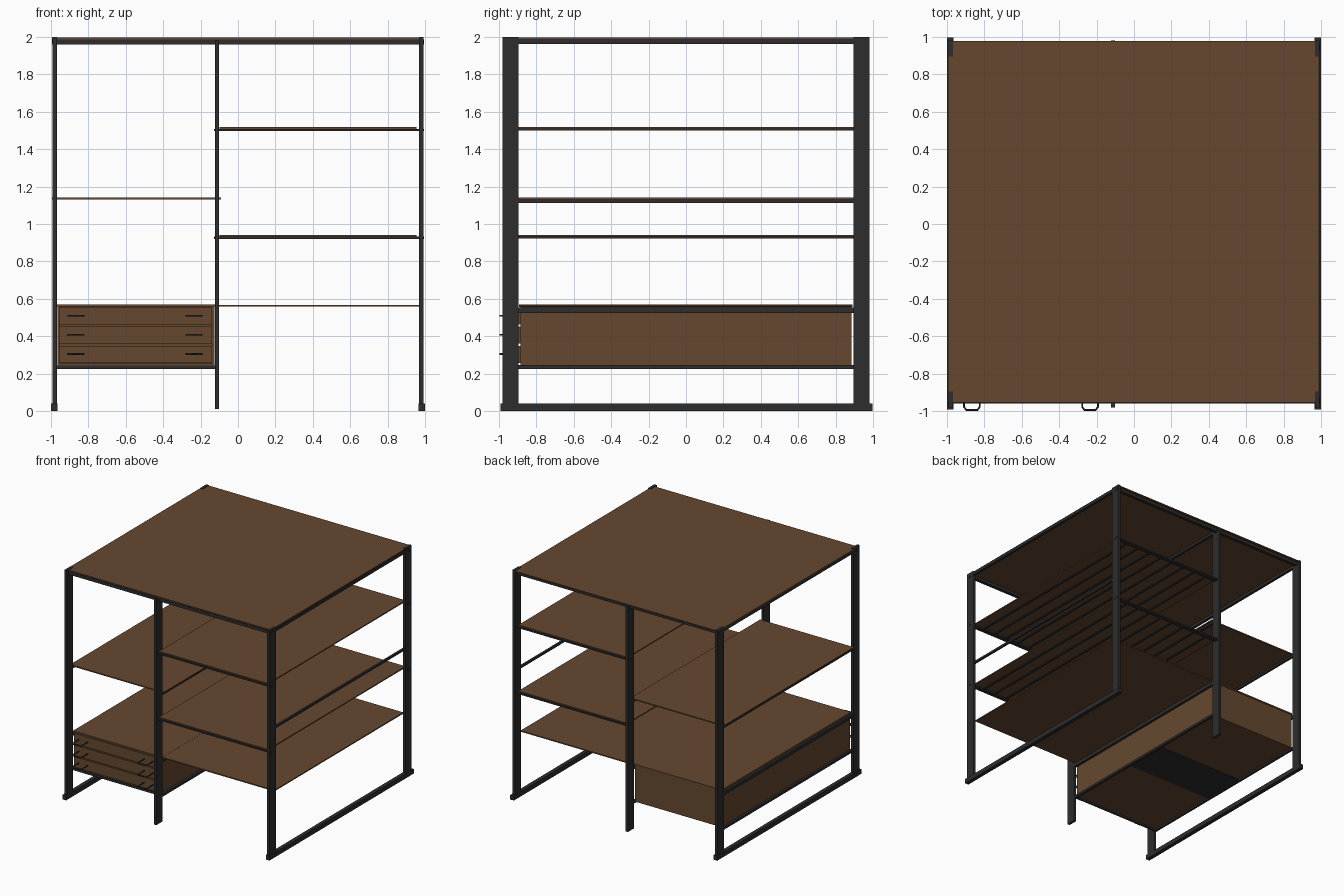
import bpy, math
from mathutils import Vector

if "Cube" in bpy.data.objects:
    bpy.data.objects.remove(bpy.data.objects["Cube"])


def material(name, rgb):
    m = bpy.data.materials.new(name)
    m.diffuse_color = (*rgb, 1)
    m.use_nodes = True
    m.node_tree.nodes["Principled BSDF"].inputs["Base Color"].default_value = m.diffuse_color
    return m


WOOD = material("brown wood", (0.13, 0.064, 0.028))
METAL = material("black metal", (0.026, 0.026, 0.027))


def box(name, x, y, z, mat):
    """Box from (min, max) ranges."""
    v = [(a, b, c) for a in x for b in y for c in z]
    f = [(0, 1, 3, 2), (4, 6, 7, 5), (0, 4, 5, 1),
         (2, 3, 7, 6), (0, 2, 6, 4), (1, 5, 7, 3)]
    me = bpy.data.meshes.new(name)
    me.from_pydata(v, [], f)
    me.materials.append(mat)
    ob = bpy.data.objects.new(name, me)
    bpy.context.collection.objects.link(ob)
    return ob


def mirror(a, b, s):
    """Range (a, b) on the + side, reflected when s is -1."""
    return (a, b) if s > 0 else (-b, -a)


MID = (-0.124, -0.102)
FULL = (-0.895, 0.895)

# upright posts and floor rails
for sx, side in ((-1, "left"), (1, "right")):
    for sy, end in ((-1, "front"), (1, "back")):
        box(f"{side}_{end}_post", mirror(0.967, 0.992, sx),
            mirror(0.895, 0.98, sy), (0.02, 2.0), METAL)
    box(f"{side}_floor_rail", mirror(0.965, 1.0, sx), (-0.993, 0.997), (0, 0.04), METAL)
    # side rails
    box(f"{side}_top_rail", mirror(0.970, 0.993, sx), (-0.9, 0.9), (1.962, 1.988), METAL)
    box(f"{side}_shelf_rail", mirror(0.970, 0.988, sx), (-0.9, 0.9), (1.113, 1.131), METAL)
for sy, end in ((-1, "front"), (1, "back")):
    box(f"middle_{end}_post", MID, mirror(0.895, 0.98, sy), (0.01, 1.985), METAL)
    box(f"{end}_top_beam", (-0.995, 0.995), mirror(0.93, 0.96, sy), (1.96, 1.987), METAL)

# rails along the middle and the left side
box("middle_top_rail", MID, (-0.9, 0.9), (1.965, 1.987), METAL)
box("middle_shelf_rail", MID, (-0.9, 0.9), (1.113, 1.131), METAL)
for name, x in (("left", (-0.988, -0.968)), ("middle", MID)):
    box(f"{name}_cabinet_upper_rail", x, (-0.9, 0.9), (0.525, 0.553), METAL)
    box(f"{name}_cabinet_lower_rail", x, (-0.9, 0.9), (0.225, 0.246), METAL)

# top board
box("top_board", (-0.994, 0.986), (-0.955, 0.978), (1.987, 1.996), WOOD)

# right shelves on beams and slats
for n, z in (("upper", 1.508), ("middle", 0.932)):
    box(f"{n}_right_shelf", (-0.098, 0.955), (-0.95, 0.95), (z, z + 0.01), WOOD)
    for sy, end in ((-1, "front"), (1, "back")):
        box(f"{n}_shelf_{end}_beam", (-0.127, 0.994), mirror(0.925, 0.96, sy),
            (z - 0.012, z + 0.001), METAL)
    for i in range(8):
        x = 0.0 + i * 0.122
        box(f"{n}_shelf_slat", (x - 0.008, x + 0.008), (-0.925, 0.925),
            (z - 0.009, z), METAL)

# left shelf, lower right shelf and cabinet top
box("left_shelf", (-0.995, -0.09), FULL, (1.131, 1.141), WOOD)
box("lower_right_shelf", (-0.105, 0.975), (-0.89, 0.89), (0.558, 0.568), WOOD)
box("cabinet_top", (-0.968, -0.105), (-0.893, 0.89), (0.556, 0.569), WOOD)

# cabinet carcass
box("cabinet_left_side", (-0.966, -0.953), (-0.885, 0.885), (0.246, 0.556), WOOD)
box("cabinet_right_side", (-0.138, -0.125), (-0.885, 0.885), (0.246, 0.556), WOOD)
box("cabinet_back", (-0.953, -0.138), (0.872, 0.885), (0.246, 0.556), WOOD)
box("cabinet_bottom", (-0.966, -0.125), (-0.885, 0.885), (0.240, 0.254), WOOD)
box("cabinet_front_strip", (-0.968, -0.124), (-0.893, -0.88), (0.225, 0.244), METAL)
box("cabinet_bottom_plate", (-0.968, -0.124), (-0.2, 0.2), (0.234, 0.241), METAL)


def handle(name, x, z):
    """Bent bar pull that stands out from the drawer front."""
    cu = bpy.data.curves.new(name, "CURVE")
    cu.dimensions = "3D"
    cu.bevel_depth = 0.005
    cu.bevel_resolution = 1
    cu.use_fill_caps = True
    sp = cu.splines.new("POLY")
    pts = [(-0.042, -0.89), (-0.042, -0.978), (-0.03, -0.994),
           (0.03, -0.994), (0.042, -0.978), (0.042, -0.89)]
    sp.points.add(len(pts) - 1)
    for p, (dx, y) in zip(sp.points, pts):
        p.co = (x + dx, y, z, 1)
    cu.materials.append(METAL)
    ob = bpy.data.objects.new(name, cu)
    bpy.context.collection.objects.link(ob)


# three drawers with two pulls each
for i, z in enumerate((0.305, 0.407, 0.509)):
    box(f"drawer_front_{i + 1}", (-0.958, -0.14), (-0.897, -0.88), (z - 0.047, z + 0.044), WOOD)
    box(f"drawer_box_{i + 1}", (-0.945, -0.146), (-0.88, 0.86), (z - 0.042, z + 0.03), WOOD)
    for x in (-0.867, -0.235):
        handle(f"drawer_handle_{i + 1}", x, z)
